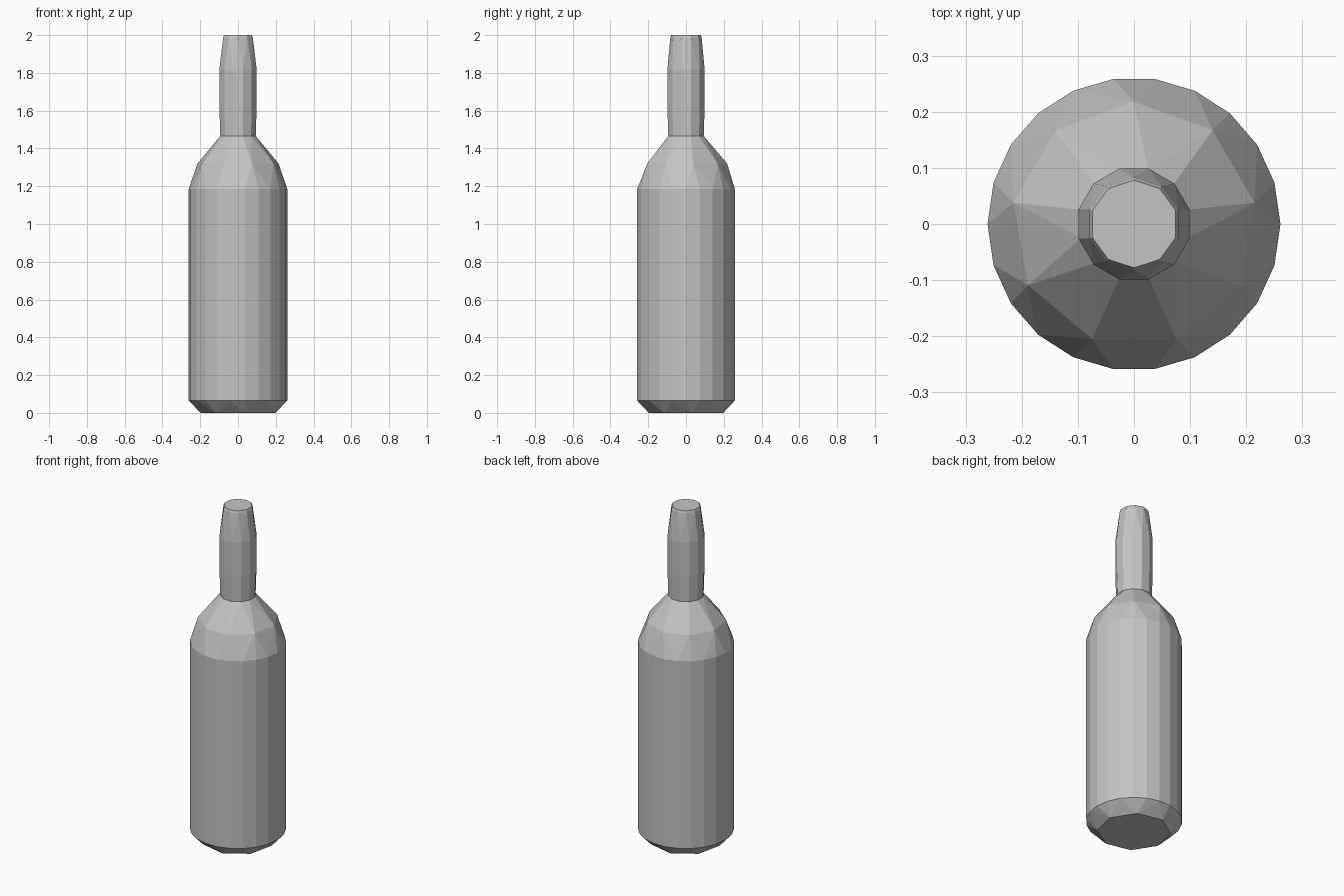
import bpy
import bmesh
from math import cos, sin, pi, radians

cube = bpy.data.objects.get("Cube")
if cube:
    bpy.data.objects.remove(cube, do_unlink=True)

# Single plain grey
grey = bpy.data.materials.new("plain_grey")
grey.use_nodes = True
colour = (0.55, 0.55, 0.55, 1)
grey.diffuse_color = colour
grey.node_tree.nodes["Principled BSDF"].inputs["Base Color"].default_value = colour


def faceted_form(name, rings):
    """Wrap rings of (radius, height, sides, turn in degrees) in flat facets."""
    bm = bmesh.new()
    for radius, height, sides, turn in rings:
        for i in range(sides):
            a = 2 * pi * i / sides + radians(turn)
            bm.verts.new((radius * cos(a), radius * sin(a), height))
    hull = bmesh.ops.convex_hull(bm, input=bm.verts)
    spare = {v for v in hull["geom_interior"] if isinstance(v, bmesh.types.BMVert)}
    bmesh.ops.delete(bm, geom=list(spare), context="VERTS")
    # Merge flat triangles into clean panels
    bmesh.ops.dissolve_limit(bm, angle_limit=radians(0.5),
                             verts=bm.verts, edges=bm.edges)
    bmesh.ops.recalc_face_normals(bm, faces=bm.faces)
    mesh = bpy.data.meshes.new(name)
    bm.to_mesh(mesh)
    bm.free()
    mesh.materials.append(grey)
    obj = bpy.data.objects.new(name, mesh)
    bpy.context.collection.objects.link(obj)
    return obj


# Body: chipped base, straight wall, coarse shoulder
faceted_form("bottle_body", [
    (0.20, 0.0, 8, 10),
    (0.261, 0.065, 22, 0),
    (0.261, 1.185, 22, 0),
    (0.218, 1.32, 9, 10),
    (0.098, 1.465, 12, 15),
])

# Neck: slight swell, tapering to the mouth
faceted_form("bottle_neck", [
    (0.097, 1.46, 12, 15),
    (0.102, 1.62, 12, 15),
    (0.102, 1.82, 12, 15),
    (0.083, 1.985, 10, 18),
    (0.078, 2.0, 10, 18),
])
